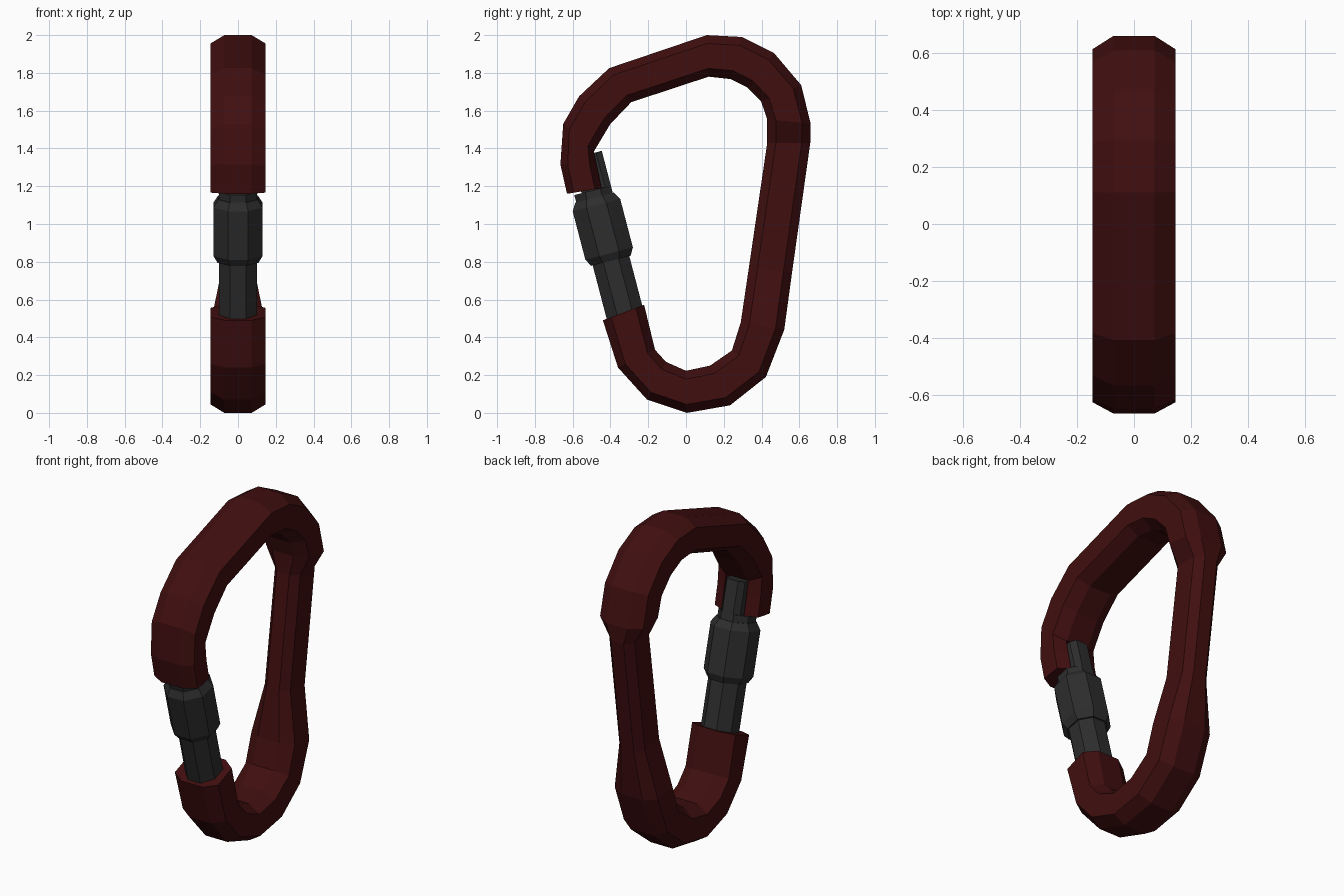
import bpy, bmesh
from mathutils import Vector

if "Cube" in bpy.data.objects:
    bpy.data.objects.remove(bpy.data.objects["Cube"])


def material(name, rgb):
    m = bpy.data.materials.new(name)
    m.diffuse_color = (*rgb, 1)
    m.use_nodes = True
    m.node_tree.nodes["Principled BSDF"].inputs["Base Color"].default_value = m.diffuse_color
    return m


RED = material("dark red", (0.052, 0.0045, 0.0048))
GREY = material("dark grey", (0.026, 0.026, 0.026))


def sweep(name, stations, mat, cx, cr):
    """Loft chamfered sections; a station is outer (y,z), inner (y,z), half width.
    cx = chamfer as share of half width, cr = chamfer as share of depth."""
    bm = bmesh.new()
    rings = []
    for o, i, w in stations:
        o, i = Vector(o), Vector(i)
        f = w * (1 - cx)
        prof = [(f, 0), (w, cr), (w, 1 - cr), (f, 1),
                (-f, 1), (-w, 1 - cr), (-w, cr), (-f, 0)]
        ring = []
        for x, s in prof:
            p = o.lerp(i, s)
            ring.append(bm.verts.new((x, p.x, p.y)))
        rings.append(ring)
    for a, b in zip(rings, rings[1:]):
        for k in range(8):
            n = (k + 1) % 8
            bm.faces.new((a[k], a[n], b[n], b[k]))
    bm.faces.new(rings[0])
    bm.faces.new(rings[-1])
    bmesh.ops.recalc_face_normals(bm, faces=bm.faces)
    me = bpy.data.meshes.new(name)
    bm.to_mesh(me)
    bm.free()
    ob = bpy.data.objects.new(name, me)
    me.materials.append(mat)
    bpy.context.collection.objects.link(ob)
    return ob


# Gate axis in the side plane
BASE = Vector((-0.325, 0.53))
AXIS = Vector((-0.253, 0.967)).normalized()
SIDE = Vector((AXIS.y, -AXIS.x))   # towards the inside of the loop


def on_gate(t, lo, hi, w):
    c = BASE + AXIS * t
    return (c + SIDE * lo, c + SIDE * hi, w)


# Main C-shaped body: nose, top bow, thin spine, bottom bow
W, N = 0.145, 0.085
body = sweep("body", [
    ((-0.63, 1.16), (-0.445, 1.19), W),
    ((-0.665, 1.315), (-0.47, 1.305), W),
    ((-0.65, 1.53), (-0.487, 1.385), W),
    ((-0.566, 1.676), (-0.40, 1.53), W),
    ((-0.407, 1.825), (-0.29, 1.645), W),
    ((0.11, 2.0), (0.12, 1.78), W),
    ((0.296, 1.99), (0.238, 1.767), W),
    ((0.466, 1.905), (0.323, 1.724), W),
    ((0.61, 1.735), (0.397, 1.65), W),
    ((0.66, 1.53), (0.43, 1.555), W),
    ((0.658, 1.43), (0.43, 1.43), N),
    ((0.561, 0.74), (0.333, 0.77), N),
    ((0.52, 0.44), (0.29, 0.48), W),
    ((0.423, 0.19), (0.243, 0.33), W),
    ((0.233, 0.04), (0.127, 0.25), W),
    ((0.005, 0.0), (0.0, 0.223), W),
    ((-0.206, 0.07), (-0.106, 0.27), W),
    ((-0.36, 0.24), (-0.164, 0.334), W),
    ((-0.44, 0.49), (-0.222, 0.573), W),
], RED, 0.5, 0.2)

# Slot in the nose that receives the gate tip
cutter = sweep("slot_cutter", [on_gate(0.5, -0.07, 0.3, 0.075),
                               on_gate(0.87, -0.07, 0.3, 0.075)], RED, 0.01, 0.01)
mod = body.modifiers.new("slot", 'BOOLEAN')
mod.operation = 'DIFFERENCE'
mod.solver = 'EXACT'
mod.object = cutter
bpy.context.view_layer.objects.active = body
bpy.ops.object.modifier_apply(modifier="slot")
bpy.data.objects.remove(cutter, do_unlink=True)

# Gate bar, locking sleeve and gate tip
sweep("gate_bar", [on_gate(t, -0.1, 0.1, 0.1) for t in (-0.03, 0.67)],
      GREY, 0.586, 0.293)
sweep("locking_sleeve", [on_gate(t, -r, r, r) for t, r in
                         ((0.285, 0.108), (0.324, 0.13), (0.589, 0.13), (0.63, 0.105))],
      GREY, 0.586, 0.293)
sweep("gate_tip", [on_gate(t, -0.06, 0.1, 0.062) for t in (0.66, 0.86)],
      GREY, 0.4, 0.2)
